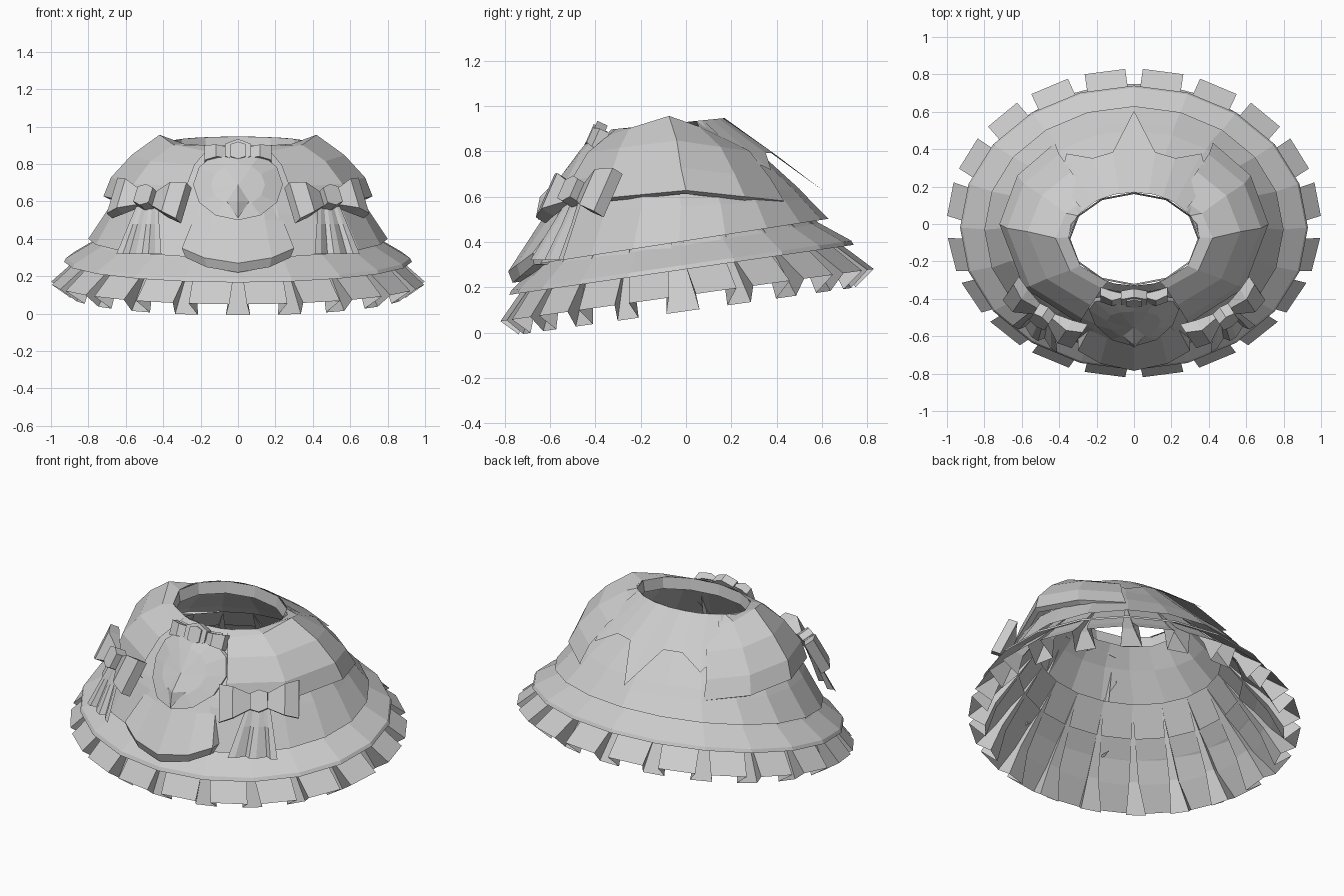
import bpy, bmesh
from math import sin, cos, pi, radians
from mathutils import Vector

if "Cube" in bpy.data.objects:
    bpy.data.objects.remove(bpy.data.objects["Cube"])

cloth = bpy.data.materials.new("pale_grey_cloth")
cloth.use_nodes = True
GREY = (0.6, 0.6, 0.6, 1)
cloth.diffuse_color = GREY
cloth.node_tree.nodes["Principled BSDF"].inputs["Base Color"].default_value = GREY


def make(name, verts, faces):
    mesh = bpy.data.meshes.new(name)
    mesh.from_pydata([tuple(v) for v in verts], [], faces)
    bm = bmesh.new()
    bm.from_mesh(mesh)
    bmesh.ops.remove_doubles(bm, verts=bm.verts, dist=0.0005)
    bmesh.ops.recalc_face_normals(bm, faces=bm.faces)
    bm.to_mesh(mesh)
    bm.free()
    mesh.materials.append(cloth)
    obj = bpy.data.objects.new(name, mesh)
    bpy.context.collection.objects.link(obj)
    return obj


def strip(name, rows, closed=False):
    """Skin neighbouring rows of points with quads."""
    n = len(rows[0])
    faces = []
    for r in range(len(rows) - 1):
        for i in range(n if closed else n - 1):
            j = (i + 1) % n
            faces.append((r * n + i, r * n + j, (r + 1) * n + j, (r + 1) * n + i))
    return make(name, [p for row in rows for p in row], faces)


def on_ring(ring, a):
    """Point on a tilted oval; angle 0 is the front, 180 degrees the back."""
    rx, front, back, z, tilt = ring
    y = (front + back) / 2 - (back - front) / 2 * cos(a)
    return Vector((rx * sin(a), y, z + tilt * y))


def sheet(name, rings, n=20):
    return strip(name, [[on_ring(r, 2 * pi * i / n) for i in range(n)] for r in rings], True)


def loft(name, sections, u, v, w):
    """Box loft: each section is (centre, half height along v, half depth along w)."""
    verts = [c + v * h * sv + w * d * sw for c, h, d in sections
             for sv, sw in ((-1, -1), (1, -1), (1, 1), (-1, 1))]
    faces = [(0, 1, 2, 3), tuple(range(len(verts) - 4, len(verts)))]
    for s in range(len(sections) - 1):
        for i in range(4):
            j = (i + 1) % 4
            faces.append((s * 4 + i, s * 4 + j, s * 4 + 4 + j, s * 4 + 4 + i))
    return make(name, verts, faces)


# Box-pleated underskirt; the folds close to points at the top ring
PLEATS = 20
top_ring = (0.56, -0.49, 0.41, 0.61, 0.1)
outer = [(1.0, -0.82, 0.83, 0.165, 0.14), (0.87, -0.73, 0.69, 0.285, 0.145), top_ring]
inner = [(0.9, -0.74, 0.75, 0.095, 0.14), (0.82, -0.69, 0.65, 0.275, 0.145), top_ring]
pleat_rows = []
for level, (out, inn, half_out, half_in) in enumerate(zip(outer, inner, (6.3, 7.2, 9), (4.8, 6.5, 9))):
    row = []
    for i in range(PLEATS):
        mid = (i + 0.5) * 360 / PLEATS
        if level < 2 and cos(radians(mid)) > 0:
            mid -= 3 * sin(radians(mid)) ** 3
        for ring, offset in ((inn, -half_in), (out, -half_out), (out, half_out), (inn, half_in)):
            row.append(on_ring(ring, radians(mid + offset)))
    pleat_rows.append(row)
strip("pleated_underskirt", pleat_rows, True)

# Plain skirt layers and waistband
waist = (0.35, -0.33, 0.17, 0.93, 0.1)
sheet("hem_band", [(0.93, -0.78, 0.74, 0.28, 0.145), (0.92, -0.77, 0.73, 0.3, 0.145),
                   (0.77, -0.66, 0.6, 0.39, 0.145), (0.68, -0.58, 0.52, 0.46, 0.12)])
sheet("middle_skirt", [(0.8, -0.69, 0.63, 0.405, 0.155), (0.695, -0.59, 0.545, 0.56, 0.05),
                       (0.66, -0.56, 0.5, 0.61, 0.05), (0.48, -0.45, 0.34, 0.77, 0.03), waist])
sheet("waistband", [waist, (0.34, -0.32, 0.16, 0.86, 0.1)], 12)

# Puffed side panniers with a peaked upper ridge
puff = [(waist, 0.0), ((0.42, -0.37, 0.2, 0.96, 0), 0.1), ((0.57, -0.47, 0.36, 0.85, 0), 0.06),
        ((0.68, -0.55, 0.47, 0.73, 0), 0.06), ((0.72, -0.58, 0.54, 0.63, 0), 0.06),
        ((0.69, -0.57, 0.52, 0.615, 0), 0.06)]
for side, label in ((1, "left"), (-1, "right")):
    rows = []
    for ring, drop in puff:
        row = []
        for angle in (24, 55, 92, 120, 144):
            a = radians(angle)
            row.append(on_ring(ring, side * a) - Vector((0, 0, drop * abs(cos(a)))))
        rows.append(row)
    strip(label + "_pannier", rows)

# Pointed flap over the back
top, bottom = [], []
for k in range(-4, 5):
    a = pi + radians(13 * k)
    reach = 1.0 if k == 0 else (0.72 if abs(k) == 3 else 0.5)
    start = on_ring(waist, a)
    end = on_ring((0.66, -0.6, 0.59, 0.6, 0.02), a)
    top.append(start)
    bottom.append(start.lerp(end, reach) + Vector((0, 0.015, 0.015)))
strip("back_pointed_flap", [top, bottom])


def front_y(x, z):
    return -0.37 - (0.9 - z) * 0.66 + 1.2 * x * x


# Front apron with turned-back sides and a turned-under lower edge
rows = []
for z, w, y in ((0.89, 0.14, -0.37), (0.75, 0.19, -0.48), (0.5, 0.24, -0.635), (0.27, 0.3, -0.785),
                (0.22, 0.28, -0.765), (0.23, 0.27, -0.7)):
    lift = 0.08 if z < 0.4 else 0
    row = [Vector((w * s, y + 1.2 * (w * s) ** 2, z + lift * s * s)) for s in (-1, -0.6, 0, 0.6, 1)]
    back = Vector((0, 0.12 * (0.89 - z), 0))
    rows.append([row[0] + back] + row + [row[-1] + back])
strip("front_apron", rows)

# Domed bib with a faceted diamond centre
N = 12
rows = []
for scale, bulge in ((1, 0.0), (1, 0.02), (0.6, 0.035)):
    row = []
    for i in range(N):
        a = 2 * pi * i / N
        x, z = 0.24 * scale * sin(a), 0.69 + 0.19 * scale * cos(a)
        row.append((x, front_y(x, z) - bulge, z))
    rows.append(row)
strip("front_bib", rows + [[(0, front_y(0, 0.68) - 0.045, 0.68)] * N], True)
diamond = [Vector((x, front_y(x, z) - 0.035, z)) for x, z in ((0, 0.72), (0.06, 0.6), (0, 0.51), (-0.06, 0.6))]
make("bib_diamond", diamond + [Vector((0, -0.645, 0.6))],
     [(i, (i + 1) % 4, 4) for i in range(4)])


def bow(name, centre, u, v, size, flare):
    """Knot with two flared loops."""
    u, v = u.normalized(), v.normalized()
    w = u.cross(v).normalized()
    loft(name + "_knot", [(centre + u * size * s + w * size * 0.1, h * size, 0.16 * size)
                          for s, h in ((-0.22, 0.2), (0, 0.28), (0.22, 0.2))], u, v, w)
    for s, label in ((1, "left"), (-1, "right")):
        loft(name + "_" + label + "_loop",
             [(centre + u * s * size * 0.15, 0.16 * size, 0.06 * size),
              (centre + u * s * size * 0.65 + w * size * 0.08, 0.82 * flare * size, 0.16 * size),
              (centre + u * s * size - w * size * 0.05, flare * size, 0.13 * size)], u, v, w)


# Side bows with pleated tails
for side, label in ((1, "left"), (-1, "right")):
    centre = Vector((side * 0.48, -0.48, 0.61))
    along = Vector((0.82, side * 0.57, 0.06 * side))
    bow(label + "_side_bow", centre, along, Vector((-side * 0.3, 0.44, 1)), 0.225, 0.48)
    rows = []
    for t in (0, 0.45, 1):
        row = []
        for k in range(8):
            s = (k - 3.5) / 3.5
            fold = 0.035 * t * (1 if k in (0, 1, 3, 4, 6, 7) else 0)
            spread = 0.05 + 0.07 * t
            row.append(centre + Vector((side * (0.05 * t + s * spread), -0.1 * t + s * spread * 0.6 - fold,
                                        -0.29 * t)))
        rows.append(row)
    strip(label + "_bow_tails", rows)

# Small bow at the front of the waist
lean = Vector((0, 0.45, 1))
bow("waist_bow", Vector((0, -0.385, 0.855)), Vector((1, 0, 0)), lean, 0.18, 0.24)
loft("waist_bow_centre", [(Vector((x, -0.395, 0.865)), h, 0.025)
                          for x, h in ((-0.07, 0.035), (0, 0.065), (0.07, 0.035))],
     Vector((1, 0, 0)), lean.normalized(), Vector((0, -1, 0.45)).normalized())
